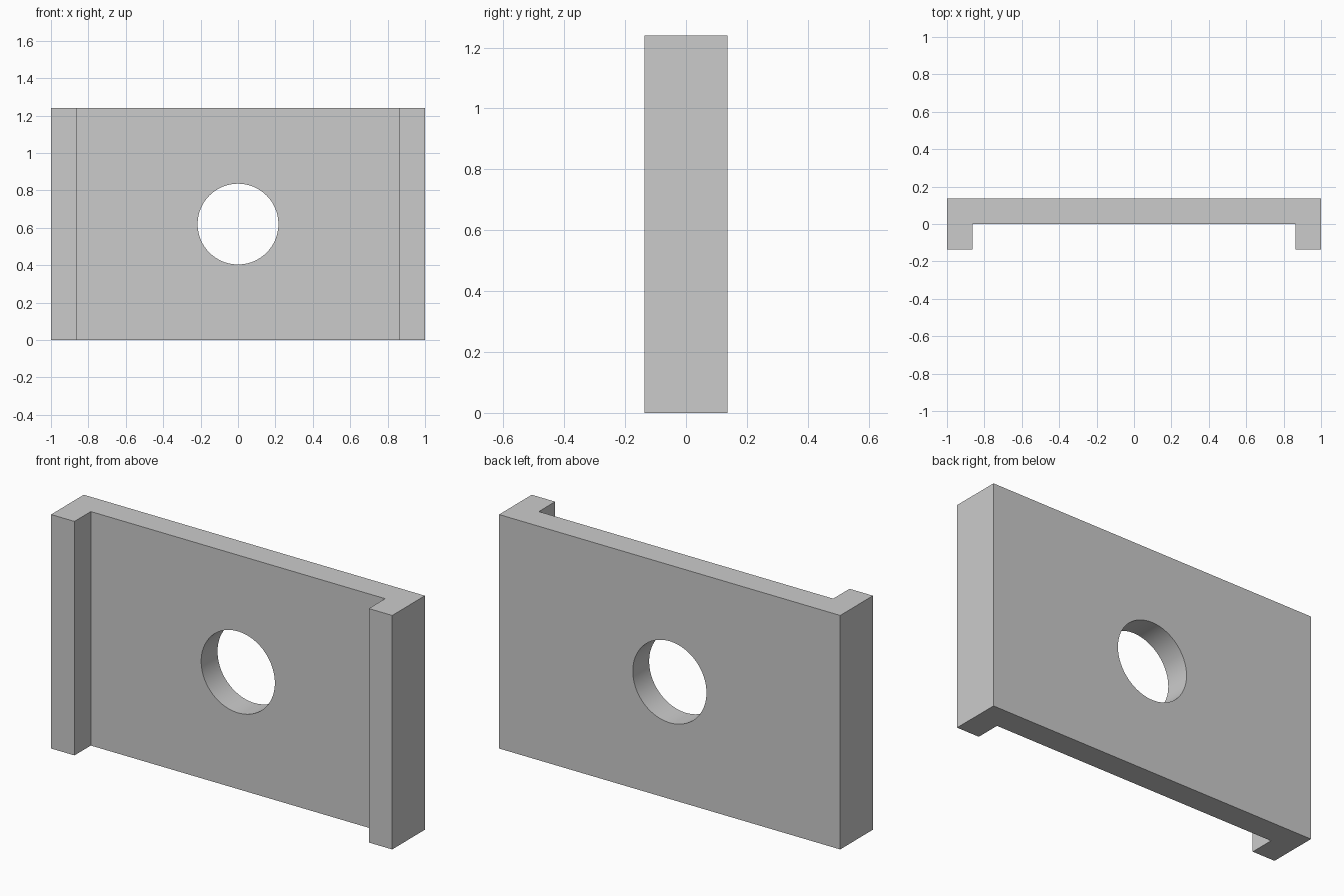
import bpy
import bmesh
import math

cube = bpy.data.objects.get("Cube")
if cube:
    bpy.data.objects.remove(cube, do_unlink=True)

HEIGHT, HALF_DEPTH, INNER_X, WEB_Y = 1.24, 0.137, 0.863, 0.0
HOLE_RADIUS = 0.216

grey = bpy.data.materials.new("plain grey")
grey.use_nodes = True
colour = (0.6, 0.6, 0.6, 1)
grey.diffuse_color = colour
grey.node_tree.nodes["Principled BSDF"].inputs["Base Color"].default_value = colour

# Channel plate: U-shaped plan mirrored across x, extruded upwards
half = [(1, HALF_DEPTH), (1, -HALF_DEPTH), (INNER_X, -HALF_DEPTH), (INNER_X, WEB_Y)]
plan = half + [(-x, y) for x, y in reversed(half)]
bm = bmesh.new()
base = bm.faces.new([bm.verts.new((x, y, 0)) for x, y in plan])
top = bmesh.ops.extrude_face_region(bm, geom=[base])["geom"]
bmesh.ops.translate(bm, vec=(0, 0, HEIGHT),
                    verts=[v for v in top if isinstance(v, bmesh.types.BMVert)])
bmesh.ops.recalc_face_normals(bm, faces=bm.faces)
mesh = bpy.data.meshes.new("channel_plate")
bm.to_mesh(mesh)
bm.free()
plate = bpy.data.objects.new("channel_plate", mesh)
bpy.context.collection.objects.link(plate)
mesh.materials.append(grey)

# Round hole through the middle of the web
bpy.ops.mesh.primitive_cylinder_add(vertices=96, radius=HOLE_RADIUS, depth=1,
                                    location=(0, 0, HEIGHT / 2),
                                    rotation=(math.pi / 2, 0, 0))
cutter = bpy.context.object
cutter.name = "hole_cutter"
cutter.data.materials.append(grey)
bpy.ops.object.select_all(action="DESELECT")
plate.select_set(True)
bpy.context.view_layer.objects.active = plate
hole = plate.modifiers.new("hole", "BOOLEAN")
hole.operation = "DIFFERENCE"
hole.solver = "EXACT"
hole.object = cutter
bpy.ops.object.modifier_apply(modifier=hole.name)
bpy.data.objects.remove(cutter, do_unlink=True)

# Smooth hole wall with crisp outer edges
bpy.ops.object.shade_smooth_by_angle(angle=math.radians(30))
